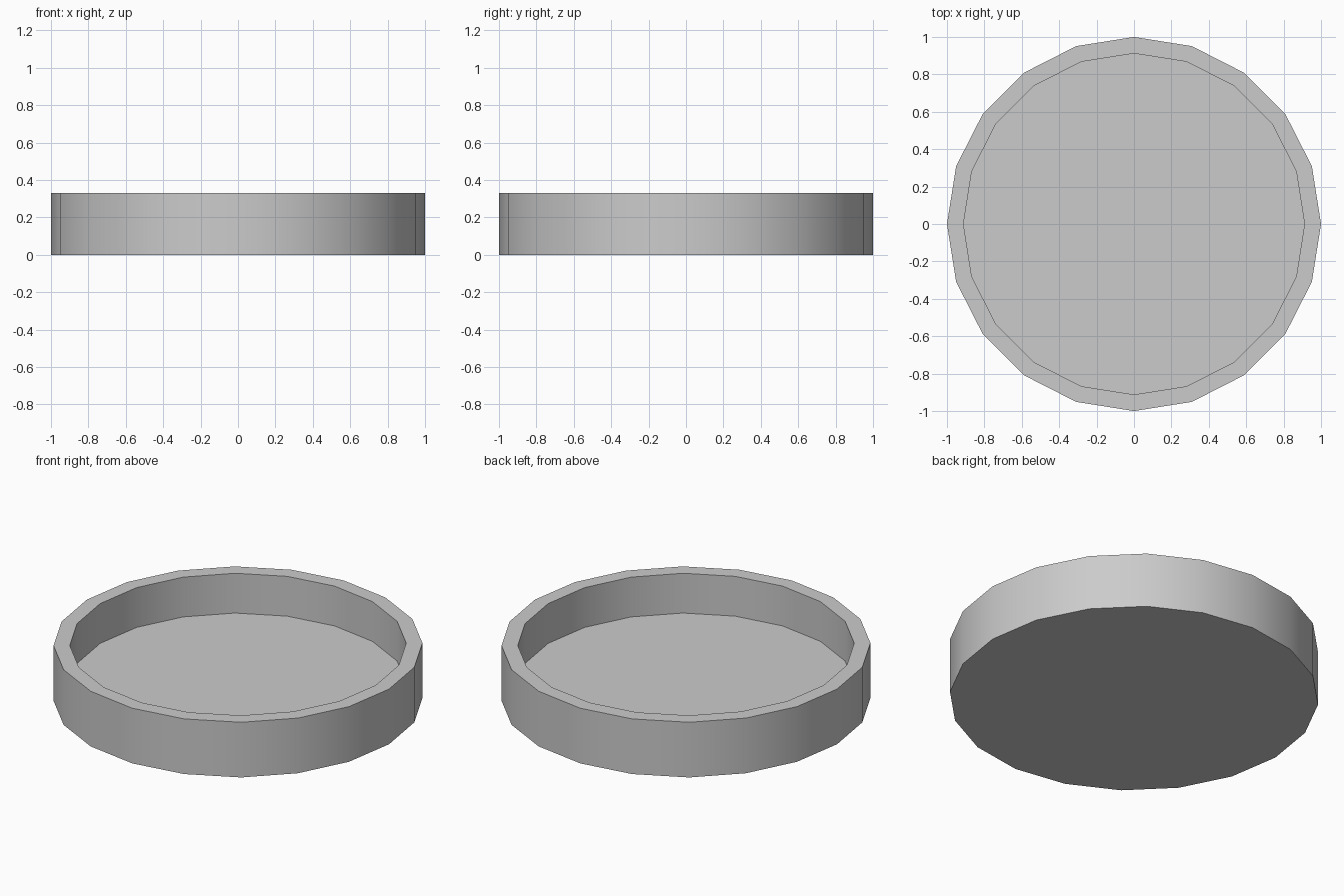
import bpy, bmesh
from math import cos, sin, tau

if "Cube" in bpy.data.objects:
    bpy.data.objects.remove(bpy.data.objects["Cube"])

SIDES = 20

def ring(bm, radius, z):
    return [bm.verts.new((radius * cos(tau * i / SIDES), radius * sin(tau * i / SIDES), z))
            for i in range(SIDES)]

# Round dish: outer wall, flat rim, inner wall, floor
profile = [(1.0, 0.0), (1.0, 0.33), (0.912, 0.33), (0.912, 0.092)]
bm = bmesh.new()
rings = [ring(bm, r, z) for r, z in profile]
for a, b in zip(rings, rings[1:]):
    for i in range(SIDES):
        j = (i + 1) % SIDES
        bm.faces.new((a[i], a[j], b[j], b[i]))
bm.faces.new(rings[0][::-1])   # underside
bm.faces.new(rings[-1])        # inner floor
bmesh.ops.recalc_face_normals(bm, faces=bm.faces)

mesh = bpy.data.meshes.new("round_dish")
bm.to_mesh(mesh)
bm.free()
dish = bpy.data.objects.new("round_dish", mesh)
bpy.context.collection.objects.link(dish)

# Smooth walls, crisp rim
bpy.context.view_layer.objects.active = dish
dish.select_set(True)
bpy.ops.object.shade_smooth_by_angle()
